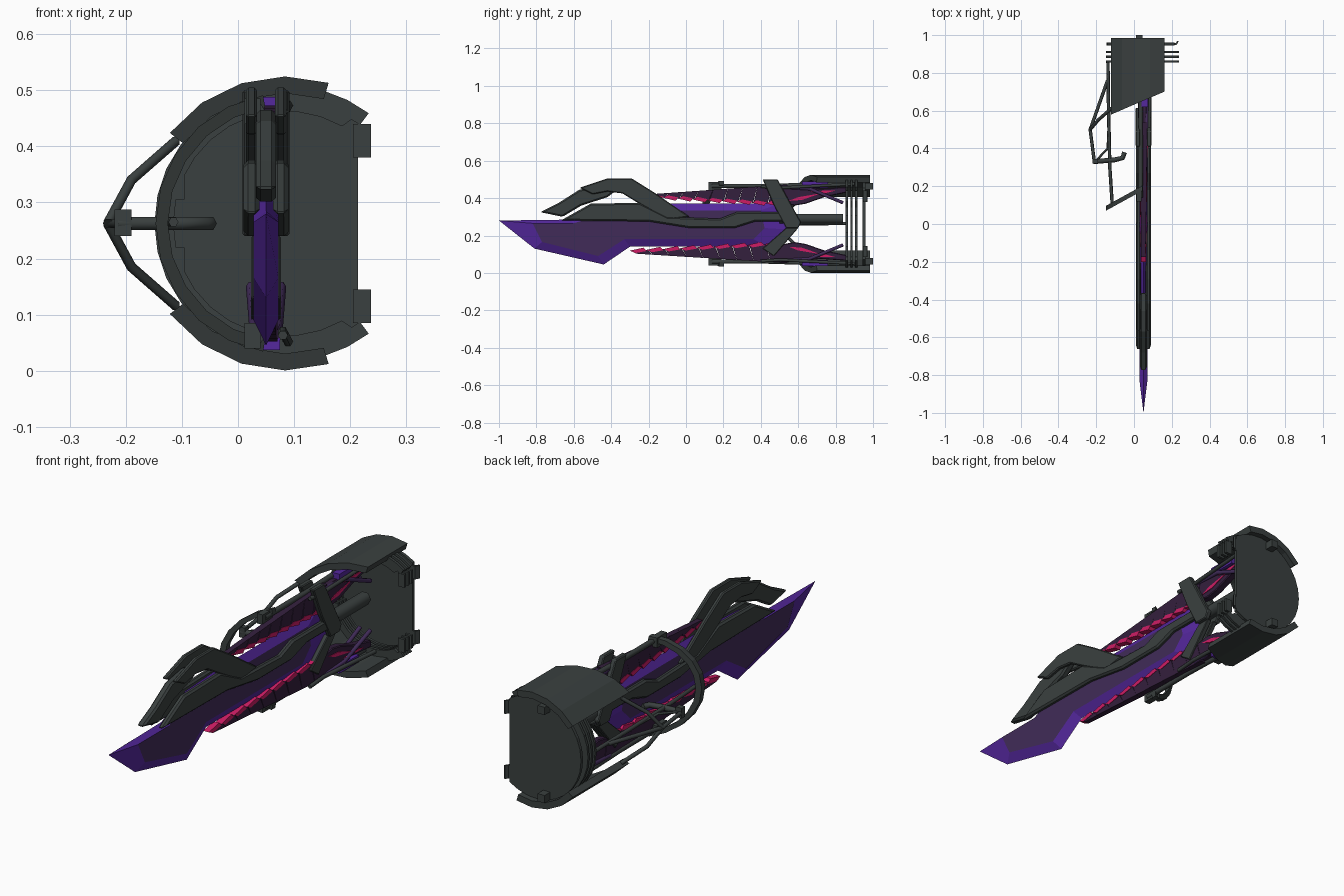
import bpy, bmesh, math

cube = bpy.data.objects.get("Cube")
if cube:
    bpy.data.objects.remove(cube, do_unlink=True)

CX, CZ = 0.05, 0.2625      # blade centre plane, mirror height


def material(name, rgb):
    m = bpy.data.materials.new(name)
    m.use_nodes = True
    m.diffuse_color = (*rgb, 1)
    bsdf = m.node_tree.nodes["Principled BSDF"]
    bsdf.inputs["Base Color"].default_value = (*rgb, 1)
    bsdf.inputs["Roughness"].default_value = 0.7
    return m


GREY = material("dark gunmetal", (0.042, 0.051, 0.05))
PURPLE = material("bright purple", (0.09, 0.021, 0.34))
PLUM = material("dark plum", (0.052, 0.024, 0.098))
SHADOW = material("black violet", (0.034, 0.014, 0.047))
PINK = material("hot pink", (0.62, 0.012, 0.13))


def finish(name, bm, mats, bevel=0):
    bmesh.ops.recalc_face_normals(bm, faces=bm.faces)
    me = bpy.data.meshes.new(name)
    bm.to_mesh(me)
    bm.free()
    ob = bpy.data.objects.new(name, me)
    bpy.context.collection.objects.link(ob)
    for m in mats:
        me.materials.append(m)
    if bevel:
        mod = ob.modifiers.new("bevel", "BEVEL")
        mod.width = bevel
        mod.segments = 1
    return ob


def loft(name, rings, mats, bevel=0):
    """Skin matching rings of points and cap both ends."""
    bm = bmesh.new()
    loops = [[bm.verts.new(p) for p in r] for r in rings]
    n = len(loops[0])
    for a, b in zip(loops, loops[1:]):
        for i in range(n):
            j = (i + 1) % n
            bm.faces.new((a[i], a[j], b[j], b[i]))
    for cap in (loops[0], loops[-1]):
        bm.faces.new(cap).material_index = len(mats) - 1
    return finish(name, bm, mats, bevel)


def side_prism(name, pts, x0, x1, mat, bevel=0):
    return loft(name, [[(x, y, z) for y, z in pts] for x in (x0, x1)], [mat], bevel)


def both_sides(name, pts, a, b, mat, bevel=0):
    for tag, s in (("left", 1), ("right", -1)):
        side_prism(f"{tag}_{name}", pts, CX + s * a, CX + s * b, mat, bevel)


def box(name, lo, hi, mat=GREY):
    pts = [(lo[1], lo[2]), (hi[1], lo[2]), (hi[1], hi[2]), (lo[1], hi[2])]
    return side_prism(name, pts, lo[0], hi[0], mat)


def tube(name, pts, r, mat=GREY):
    cu = bpy.data.curves.new(name, "CURVE")
    cu.dimensions = "3D"
    cu.bevel_depth = r
    cu.bevel_resolution = 1
    cu.use_fill_caps = True
    sp = cu.splines.new("POLY")
    sp.points.add(len(pts) - 1)
    for p, c in zip(sp.points, pts):
        p.co = (*c, 1)
    cu.materials.append(mat)
    ob = bpy.data.objects.new(name, cu)
    bpy.context.collection.objects.link(ob)
    return ob


def flip(pts):
    """Mirror points top to bottom (height is the last coordinate)."""
    return [(*p[:-1], 2 * CZ - p[-1]) for p in pts]


# Blade: bright bevelled edge around flat plum faces
edge = [(-1, .28), (-.81, .13), (-.44, .045), (-.30, .14), (.44, .14), (.58, .23),
        (.5, .37), (-.25, .37), (-.45, .36), (-.62, .285)]
face = [(-.82, .265), (-.77, .165), (-.47, .09), (-.33, .18), (.36, .18), (.42, .24),
        (.4, .335), (-.24, .335), (-.43, .32), (-.6, .265)]
loft("blade", [[(CX - .022, y, z) for y, z in face], [(CX, y, z) for y, z in edge],
               [(CX + .022, y, z) for y, z in face]], [PURPLE, PLUM])

# Frame plates along both faces of the blade
body = [(-.67, .28), (-.51, .37), (-.25, .375), (-.1, .3), (.18, .29), (.27, .325),
        (.55, .325), (.58, .275), (.37, .275), (.26, .24), (.02, .24), (-.2, .275)]
both_sides("frame_plate", body, .012, .04, GREY, .008)
strap = [(-.57, .455), (-.42, .505), (-.29, .505), (-.17, .43), (.02, .3), (-.1, .285),
         (-.25, .37), (-.34, .425), (-.42, .435), (-.5, .42)]
both_sides("arched_strap", strap, .016, .036, GREY, .005)
fin = [(-.78, .325), (-.68, .375), (-.57, .445), (-.46, .465), (-.36, .45), (-.42, .405),
       (-.56, .36), (-.66, .3)]
side_prism("centre_fin", fin, CX - .018, CX + .018, GREY, .008)

# Claw clamp behind the blade, wide above and slim below, and its shaft
upper_claw = [(.41, .5), (.49, .5), (.555, .38), (.615, .27), (.6, .24), (.535, .24), (.47, .36)]
both_sides("upper_claw", upper_claw, .018, .042, GREY, .004)
lower_claw = [(.6, .24), (.47, .09), (.41, .13), (.535, .24)]
both_sides("lower_claw", lower_claw, .004, .027, GREY, .003)
tube("shaft", [(CX, .5, .29), (CX, .84, .29)], .03)

# Toothed rails above and below the blade
for tag, start in (("upper", -.19), ("lower", -.29)):
    n = 9
    step = (.52 - start) / n
    for i in range(n):
        t = i / (n - 1)
        y = start + i * step
        lo, hi = .402 - .035 * t, .428 + .045 * t
        tooth = [(y, lo + .006), (y + step * .95, lo), (y + step * 1.25, hi),
                 (y + step * .25, hi - .006)]
        glow = [(y - .01, lo + .004), (y + step * .7, lo - .012),
                (y + step * .88, lo + .006), (y + step * .2, lo + .017)]
        if tag == "lower":
            tooth, glow = flip(tooth), flip(glow)
        w = .012 + .008 * t
        side_prism(f"{tag}_tooth_{i + 1}", tooth, CX - w, CX + w, SHADOW)
        side_prism(f"{tag}_tooth_glow_{i + 1}", glow, CX - w - .002, CX + w + .002, PINK)

# Parts that repeat above and below
for tag, f in (("upper", lambda p: p), ("lower", flip)):
    # Guide rails, sockets and the crossed cables reaching back to the housing
    tube(f"{tag}_guide_rail", f([(.035, .14, .465), (.035, .42, .465), (.035, .9, .48)]), .012)
    tube(f"{tag}_outer_rail", f([(.08, .4, .462), (.08, .5, .455), (.09, .9, .475)]), .009)
    lo, hi = f([(.012, .12, .44), (.04, .19, .485)])
    box(f"{tag}_rail_socket", lo, hi)
    root = [(.5, .375), (.5, .46), (.6, .465), (.72, .45), (.86, .46), (.86, .43),
            (.74, .405), (.64, .37), (.58, .36)]
    side_prism(f"{tag}_cable_root", f(root), CX - .018, CX + .018, SHADOW, .004)
    both_sides(f"{tag}_cable_glow", f([(.55, .385), (.62, .39), (.72, .425), (.6, .405)]),
               .016, .021, PINK)
    both_sides(f"{tag}_root_spark", f([(.66, .435), (.74, .425), (.8, .44), (.74, .44)]),
               .016, .021, PINK)
    for k, s in enumerate((-1, 1)):
        tube(f"{tag}_plum_cable_{k + 1}", f([(CX + s * .016, .5, .46), (CX + s * .02, .66, .45),
             (CX + s * .026, .84, .375)]), .01, PLUM)
    lo, hi = f([(.04, .62, .455), (.075, .76, .488)])
    box(f"{tag}_cable_shoe", lo, hi, PURPLE)
    # Side struts
    tube(f"{tag}_side_strut", f([(-.11, .62, .41), (-.19, .55, .34), (-.232, .5, CZ)]), .009)
    lo, hi = f([(.01, .95, .445), (.045, 1, .48)])
    box(f"{tag}_rear_peg", lo, hi)

# Side handle
tube("side_bar", [(-.115, .1, .265), (-.128, .3, .265), (-.135, .62, .265),
                  (-.138, .86, .265)], .009)
tube("handle_arm", [(-.14, .76, CZ), (-.232, .5, CZ), (-.21, .33, CZ)], .009)
tube("handle_grip", [(-.215, .33, CZ), (-.1, .34, CZ), (-.06, .35, CZ), (-.05, .38, CZ)], .013)
tube("handle_link", [(-.205, .33, CZ), (-.14, .4, CZ), (-.13, .62, CZ)], .006)
box("handle_bracket", (-.22, .32, .24), (-.19, .345, .287))

# Rear housing: curved shells, open rings and a flat-sided end plate
HX = .085


def arc(r, a0, a1, n):
    out = []
    for i in range(n + 1):
        a = math.radians(a0 + (a1 - a0) * i / n)
        out.append((HX + r * math.cos(a), CZ + r * math.sin(a)))
    return out


def slab(name, pts, y0, y1):
    return loft(name, [[(x, y, z) for x, z in pts] for y in (y0, y1)], [GREY])


section = arc(.262, 73, 142, 4) + arc(.232, 73, 142, 4)[::-1]
for tag, pts in (("upper", section), ("lower", flip(section))):
    front = [(x, .58 + (x + .12) * .43, z) for x, z in pts]
    loft(f"{tag}_shell", [front, [(x, .985, z) for x, z in pts]], [GREY])

slab("end_plate", arc(.23, 56, 304, 20), .945, .96)
ring = arc(.234, 56, 304, 20) + arc(.2, 60, 300, 20)[::-1]
lip = arc(.246, 53, 74, 2) + arc(.22, 53, 74, 2)[::-1]
for k, y in enumerate((.86, .885, .91)):
    slab(f"housing_ring_{k + 1}", ring, y - .006, y + .006)
    for tag, z, pts in (("upper", .38, lip), ("lower", .085, flip(lip))):
        slab(f"{tag}_ring_lip_{k + 1}", pts, y - .006, y + .006)
        box(f"{tag}_ring_tab_{k + 1}", (.205, y - .006, z), (.237, y + .006, z + .06))
    for tag, z in (("upper", .305), ("lower", .17)):
        box(f"{tag}_ring_block_{k + 1}", (-.13, y - .006, z), (-.095, y + .006, z + .05))

# Hooked tabs at the flat side of the end plate
for tag, z in (("upper", .38), ("lower", .085)):
    hook = [(.19, .947), (.225, .947), (.237, .967), (.23, .97), (.22, .957), (.19, .957)]
    loft(f"{tag}_hook_tab", [[(x, y, h) for x, y in hook] for h in (z, z + .06)], [GREY])

# Forward hoop: a flat ribbon leaning with the side handle
hoop = arc(.232, 100, 260, 10) + arc(.21, 100, 260, 10)[::-1]
loft("forward_hoop", [[(x, .165 + x * .55 + d, z) for x, z in hoop] for d in (-.013, .013)],
     [GREY])
